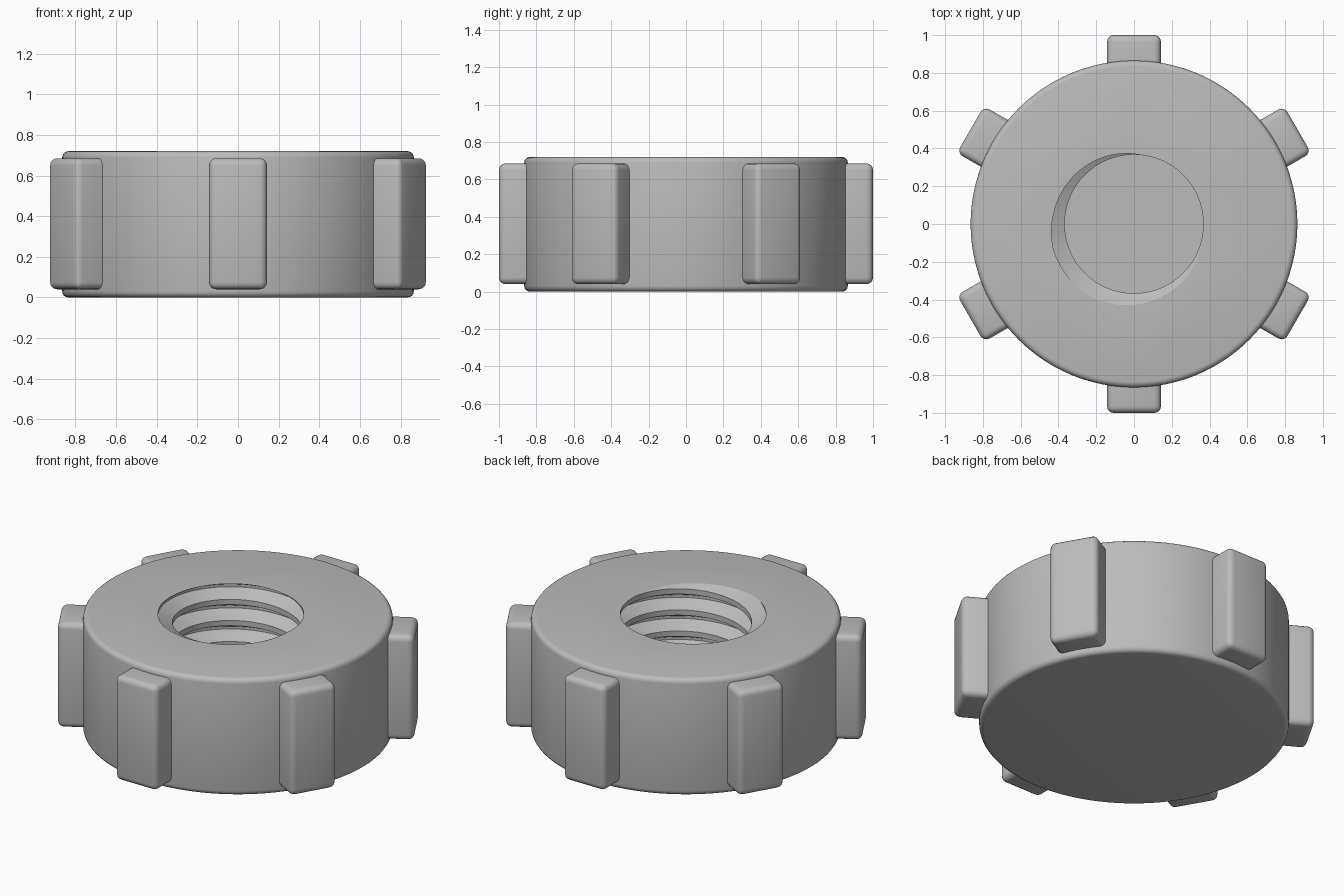
import bpy, bmesh, math
from mathutils import Vector

cube = bpy.data.objects.get("Cube")
if cube:
    bpy.data.objects.remove(cube, do_unlink=True)

HEIGHT, RADIUS = 0.72, 0.865
MINOR, MAJOR, PITCH = 0.367, 0.447, 0.13
FLOOR = 0.1
STEPS = 96

grey = bpy.data.materials.new("plain grey")
grey.use_nodes = True
colour = (0.5, 0.5, 0.5, 1)
grey.diffuse_color = colour
grey.node_tree.nodes["Principled BSDF"].inputs["Base Color"].default_value = colour


def make_object(name, bm):
    bmesh.ops.recalc_face_normals(bm, faces=bm.faces)
    mesh = bpy.data.meshes.new(name)
    bm.to_mesh(mesh)
    bm.free()
    obj = bpy.data.objects.new(name, mesh)
    mesh.materials.append(grey)
    bpy.context.collection.objects.link(obj)
    return obj


def add_bevel(obj, width):
    mod = obj.modifiers.new("rounded edges", 'BEVEL')
    mod.width, mod.segments = width, 4
    mod.limit_method, mod.angle_limit = 'ANGLE', math.radians(40)


def finish(obj):
    """Apply the modifiers, then smooth the shading."""
    bpy.ops.object.select_all(action='DESELECT')
    obj.select_set(True)
    bpy.context.view_layer.objects.active = obj
    for mod in list(obj.modifiers):
        bpy.ops.object.modifier_apply(modifier=mod.name)
    bpy.ops.object.shade_smooth_by_angle(angle=math.radians(25))


def thread_cutter():
    """Solid screw shape: one helical profile, trimmed flat at both ends."""
    # height within one pitch, radius: flat crest, flank, flat root, flank
    profile = [(0, MINOR), (5 / 16, MAJOR), (7 / 16, MAJOR), (3 / 4, MINOR)]
    # the upper end of the groove meets the top face at this angle
    start = math.radians(85)
    base = HEIGHT - 0.75 * PITCH - 8 * PITCH
    bm = bmesh.new()
    columns = []
    for i in range(STEPS):
        turn = i / STEPS
        a = start + turn * math.tau
        columns.append([
            bm.verts.new((r * math.cos(a), r * math.sin(a), base + (lap + h + turn) * PITCH))
            for lap in range(11) for h, r in profile])
    n = len(columns[0])
    for i in range(STEPS):
        last = i == STEPS - 1
        here, there = columns[i], columns[(i + 1) % STEPS]
        shift = len(profile) if last else 0
        for k in range(n - 1 - shift):
            bm.faces.new((here[k], there[k + shift], there[k + 1 + shift], here[k + 1]))
    for z, direction in ((FLOOR, -1), (HEIGHT + 0.1, 1)):
        cut = bmesh.ops.bisect_plane(
            bm, geom=bm.verts[:] + bm.edges[:] + bm.faces[:], dist=1e-6,
            plane_co=(0, 0, z), plane_no=(0, 0, direction), clear_outer=True)
        rim = [e for e in cut["geom_cut"] if isinstance(e, bmesh.types.BMEdge)]
        bmesh.ops.holes_fill(bm, edges=rim, sides=0)
    cutter = make_object("thread_cutter", bm)
    cutter.hide_render = True
    return cutter


# Round body with a blind threaded hole
bm = bmesh.new()
bmesh.ops.create_cone(bm, cap_ends=True, segments=128, radius1=RADIUS,
                      radius2=RADIUS, depth=HEIGHT)
bmesh.ops.translate(bm, verts=bm.verts, vec=(0, 0, HEIGHT / 2))
body = make_object("nut_body", bm)
add_bevel(body, 0.03)
cutter = thread_cutter()
hole = body.modifiers.new("threaded hole", 'BOOLEAN')
hole.operation, hole.solver, hole.object = 'DIFFERENCE', 'EXACT', cutter
finish(body)
bpy.data.objects.remove(cutter, do_unlink=True)

# Six grip lugs around the rim
for i in range(6):
    bm = bmesh.new()
    bmesh.ops.create_cube(bm, size=1)
    bmesh.ops.scale(bm, verts=bm.verts, vec=(0.3, 0.285, 0.645))
    bmesh.ops.translate(bm, verts=bm.verts, vec=(0.85, 0, 0.3625))
    lug = make_object(f"grip_lug_{i + 1}", bm)
    lug.rotation_euler.z = math.radians(30 + 60 * i)
    add_bevel(lug, 0.035)
    finish(lug)
